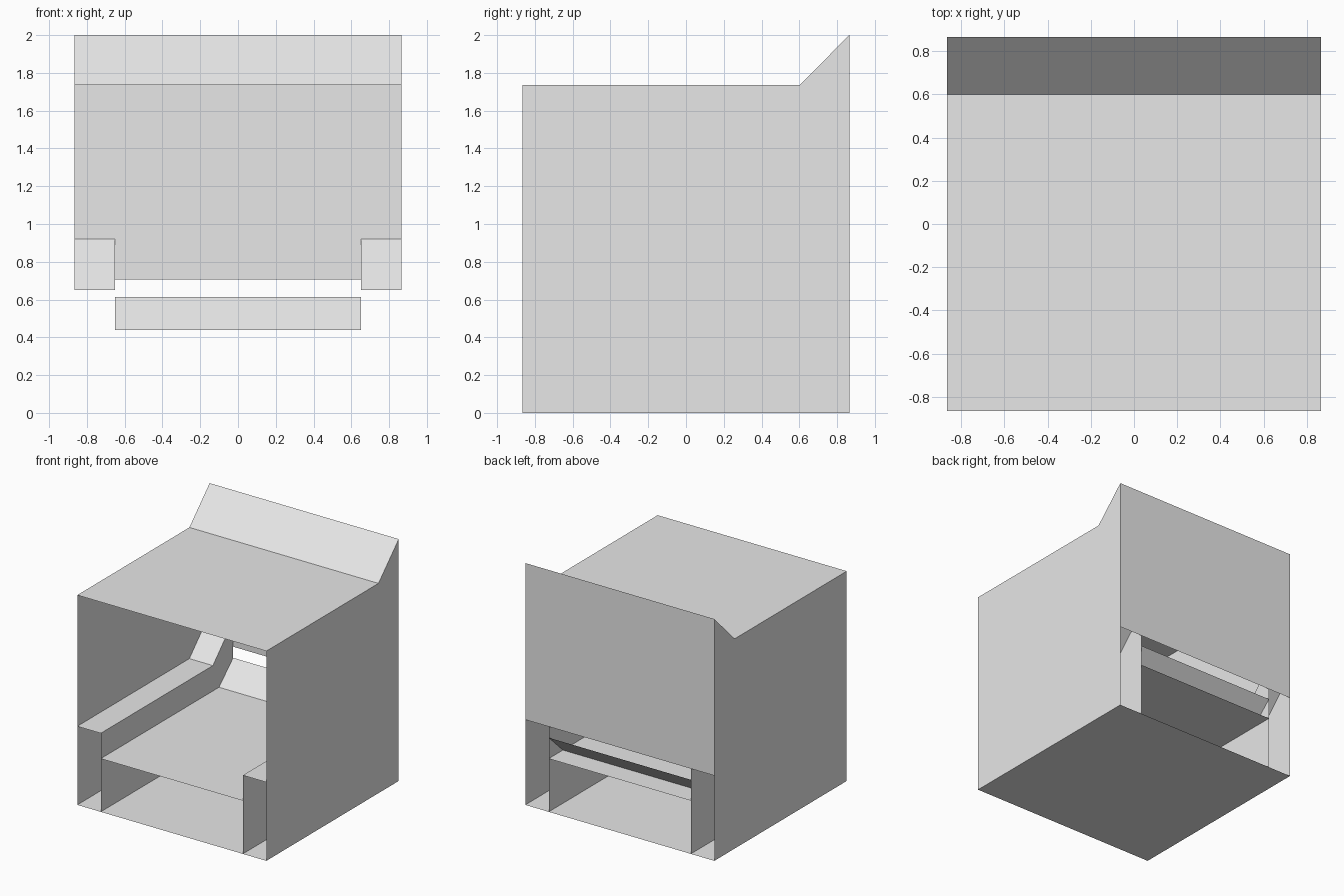
import bpy

cube = bpy.data.objects.get("Cube")
if cube:
    bpy.data.objects.remove(cube, do_unlink=True)

# One plain grey for every sheet
GREY = (0.8, 0.8, 0.8, 1.0)
grey = bpy.data.materials.new("light_grey")
grey.use_nodes = True
grey.diffuse_color = GREY
grey.node_tree.nodes["Principled BSDF"].inputs["Base Color"].default_value = GREY

# Main dimensions
HALF = 0.865        # half width and half depth
INNER = 0.65        # inner face of the side ledges
BEND = 0.6          # where roof and ledges start to rise
ROOF, TOP = 1.735, 2.0
LEDGE, LEDGE_TOP = 0.65, 0.92
DECK, DECK_TOP = 0.44, 0.613
BACK_BOTTOM = 0.705


def add_mesh(name, verts, faces):
    mesh = bpy.data.meshes.new(name)
    mesh.from_pydata(verts, [], faces)
    mesh.materials.append(grey)
    obj = bpy.data.objects.new(name, mesh)
    bpy.context.scene.collection.objects.link(obj)
    return obj


def sheet(name, x0, x1, path):
    """Thin sheet: a (y, z) path swept across x."""
    verts = [(x, y, z) for y, z in path for x in (x0, x1)]
    faces = [(2 * i, 2 * i + 1, 2 * i + 3, 2 * i + 2) for i in range(len(path) - 1)]
    return add_mesh(name, verts, faces)


def panel(name, x, outline, facing):
    """Flat upright panel at x, facing +x or -x."""
    order = outline if facing > 0 else outline[::-1]
    return add_mesh(name, [(x, y, z) for y, z in order], [tuple(range(len(order)))])


def stepped_side(low, high):
    """Side outline with a level top that rises to the rear."""
    return [(-HALF, 0), (HALF, 0), (HALF, high), (BEND, low), (-HALF, low)]


# Outer shell, open at the front
sheet("roof", -HALF, HALF, [(-HALF, ROOF), (BEND, ROOF), (HALF, TOP)])
sheet("back_wall", -HALF, HALF, [(HALF, TOP), (HALF, BACK_BOTTOM)])
sheet("base", -HALF, HALF, [(HALF, 0), (-HALF, 0)])

# Side walls and the hollow ledges inside them
for side, label in ((1, "left"), (-1, "right")):
    panel(label + "_side_wall", side * HALF, stepped_side(ROOF, TOP), side)
    panel(label + "_ledge_wall", side * INNER, stepped_side(LEDGE, LEDGE_TOP), -side)
    x0, x1 = sorted((side * INNER, side * HALF))
    sheet(label + "_ledge_top", x0, x1,
          [(-HALF, LEDGE), (BEND, LEDGE), (HALF, LEDGE_TOP)])

# Raised deck between the ledges, with a sloped lip at the rear
sheet("deck", -INNER, INNER, [(-HALF, DECK), (HALF, DECK)])
sheet("deck_lip", -INNER, INNER, [(HALF - 0.185, DECK), (HALF, DECK_TOP)])
